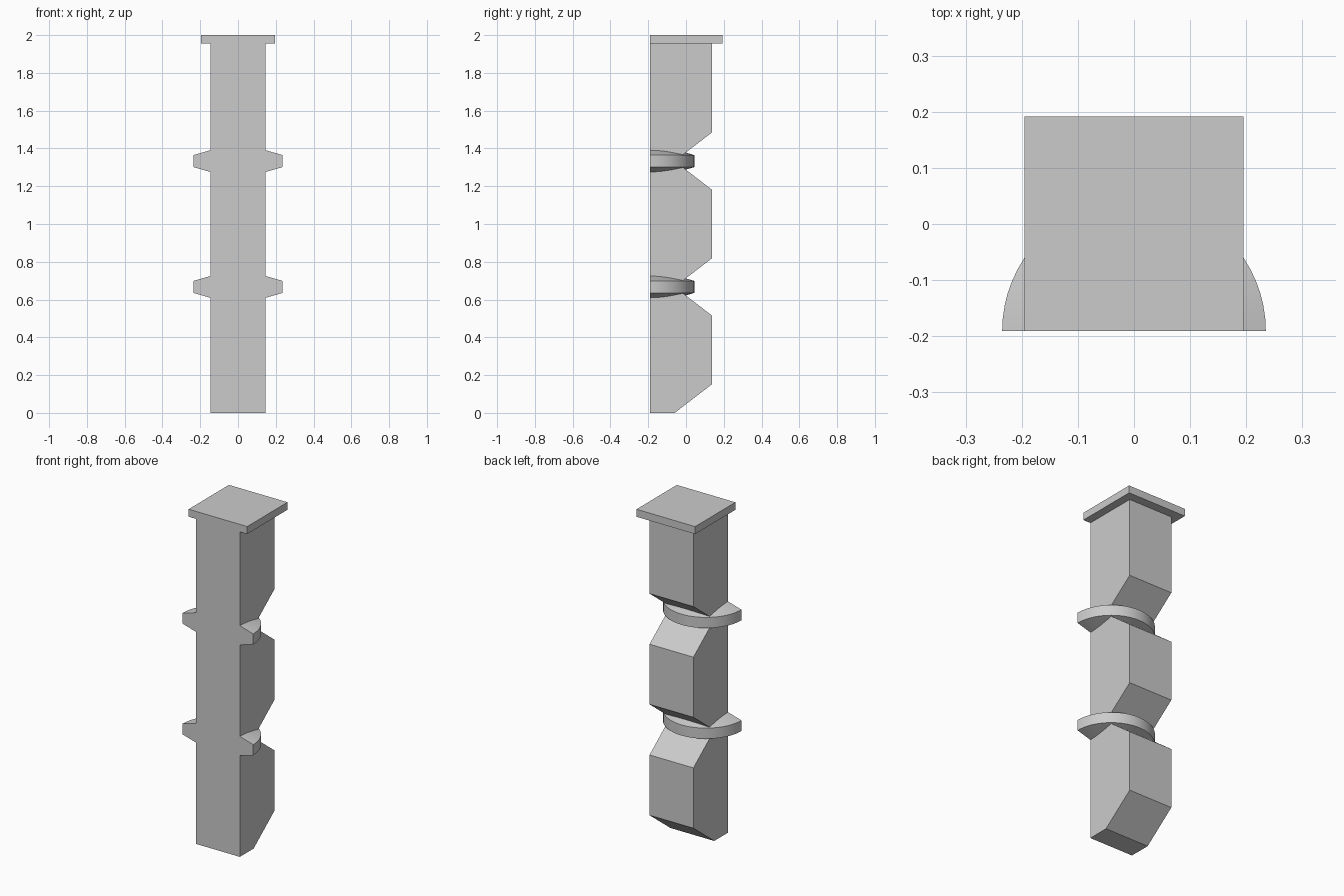
import bpy
import bmesh
from math import pi
from mathutils import Vector

FRONT, BACK, NOTCH = -0.191, 0.138, -0.06   # y of front face, back face, notch bottoms
HALF_WIDTH = 0.146
BODY_TOP = 1.955
SLOPE = 0.152                               # height of each slanted back face
NOTCH_HEIGHTS = (0.667, 1.333)
FLANGE_RADIUS = 0.235

old = bpy.data.objects.get("Cube")
if old:
    bpy.data.objects.remove(old)

grey = bpy.data.materials.new("plain grey")
grey.use_nodes = True
colour = (0.6, 0.6, 0.6, 1)
grey.diffuse_color = colour
grey.node_tree.nodes["Principled BSDF"].inputs["Base Color"].default_value = colour


def add_object(name, bm):
    bmesh.ops.recalc_face_normals(bm, faces=bm.faces)
    mesh = bpy.data.meshes.new(name)
    bm.to_mesh(mesh)
    bm.free()
    mesh.materials.append(grey)
    obj = bpy.data.objects.new(name, mesh)
    bpy.context.collection.objects.link(obj)
    return obj


def prism(name, profile, half_width):
    """Extrude a side profile of (y, z) points across x."""
    bm = bmesh.new()
    face = bm.faces.new([bm.verts.new((-half_width, y, z)) for y, z in profile])
    new = bmesh.ops.extrude_face_region(bm, geom=[face])["geom"]
    verts = [v for v in new if isinstance(v, bmesh.types.BMVert)]
    bmesh.ops.translate(bm, verts=verts, vec=(2 * half_width, 0, 0))
    return add_object(name, bm)


def half_flange(name, height):
    """Sweep a tapered rim section half a turn about the front face."""
    section = [(0.12, -0.065), (FLANGE_RADIUS, -0.032),
               (FLANGE_RADIUS, 0.032), (0.12, 0.065)]
    bm = bmesh.new()
    face = bm.faces.new([bm.verts.new((r, FRONT, height + z)) for r, z in section])
    bmesh.ops.spin(bm, geom=[face] + face.edges[:] + face.verts[:],
                   cent=Vector((0, FRONT, height)), axis=(0, 0, 1),
                   angle=pi, steps=32, use_duplicate=False)
    # Close the starting end if the sweep consumed it
    bmesh.ops.holes_fill(bm, edges=[e for e in bm.edges if e.is_boundary], sides=4)
    obj = add_object(name, bm)
    bpy.ops.object.select_all(action='DESELECT')
    obj.select_set(True)
    bpy.context.view_layer.objects.active = obj
    bpy.ops.object.shade_smooth_by_angle()


# Square column, with slanted notches cut into its back
profile = [(FRONT, 0), (NOTCH, 0), (BACK, SLOPE)]
for h in NOTCH_HEIGHTS:
    profile += [(BACK, h - SLOPE), (NOTCH, h), (BACK, h + SLOPE)]
profile += [(BACK, BODY_TOP), (FRONT, BODY_TOP)]
prism("notched_column", profile, HALF_WIDTH)

# Half-round flanges seated in the notches
for level, h in zip(("lower", "upper"), NOTCH_HEIGHTS):
    half_flange(level + "_flange", h)

# Square cap plate
prism("cap_plate", [(FRONT, BODY_TOP), (0.192, BODY_TOP), (0.192, 2), (FRONT, 2)], 0.195)
